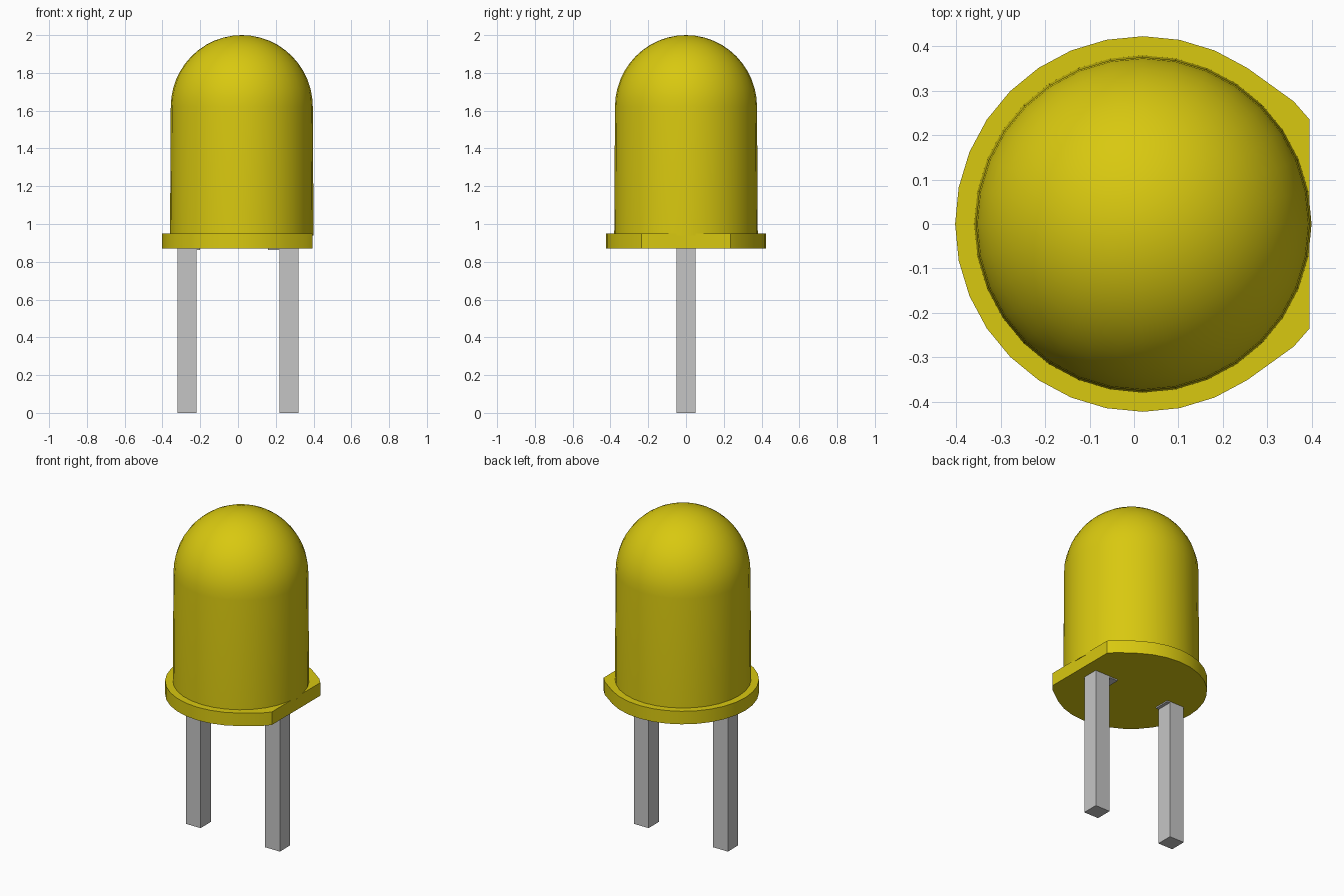
import bpy, bmesh, math

if "Cube" in bpy.data.objects:
    bpy.data.objects.remove(bpy.data.objects["Cube"], do_unlink=True)

CX = 0.02      # axis of the round lens
SIDES = 32


def material(name, rgb, rough):
    m = bpy.data.materials.new(name)
    m.use_nodes = True
    m.diffuse_color = (*rgb, 1)
    bsdf = m.node_tree.nodes["Principled BSDF"]
    bsdf.inputs["Base Color"].default_value = (*rgb, 1)
    bsdf.inputs["Roughness"].default_value = rough
    return m


yellow = material("yellow plastic", (0.69, 0.58, 0.005), 0.4)
grey = material("grey metal", (0.56, 0.56, 0.56), 0.4)


def make_object(name, bm, mat, smooth=False):
    bmesh.ops.recalc_face_normals(bm, faces=bm.faces)
    mesh = bpy.data.meshes.new(name)
    bm.to_mesh(mesh)
    bm.free()
    mesh.materials.append(mat)
    ob = bpy.data.objects.new(name, mesh)
    bpy.context.collection.objects.link(ob)
    if smooth:
        bpy.ops.object.select_all(action='DESELECT')
        ob.select_set(True)
        bpy.context.view_layer.objects.active = ob
        bpy.ops.object.shade_smooth_by_angle(angle=math.radians(30))
    return ob


def box(name, x0, x1, y0, y1, z0, z1, mat):
    bm = bmesh.new()
    bmesh.ops.create_cube(bm, size=1)
    for v in bm.verts:
        v.co = ((x0 + x1) / 2 + v.co.x * (x1 - x0),
                (y0 + y1) / 2 + v.co.y * (y1 - y0),
                (z0 + z1) / 2 + v.co.z * (z1 - z0))
    return make_object(name, bm, mat)


# Lens: slightly tapered cylinder with a hemispherical dome, as a spun profile
R_BASE, R_DOME, Z_DOME, RINGS = 0.38, 0.376, 1.62, 12
profile = [(0, 0.94), (R_BASE, 0.94)]
for i in range(RINGS + 1):
    a = math.pi / 2 * i / RINGS
    profile.append((R_DOME * math.cos(a), Z_DOME + (2 - Z_DOME) * math.sin(a)))
profile[-1] = (0, 2.0)

bm = bmesh.new()
pts = [bm.verts.new((CX + r, 0, z)) for r, z in profile]
edges = [bm.edges.new(pair) for pair in zip(pts, pts[1:])]
bmesh.ops.spin(bm, geom=pts + edges, cent=(CX, 0, 0), axis=(0, 0, 1),
               angle=2 * math.pi, steps=SIDES)
bmesh.ops.remove_doubles(bm, verts=bm.verts, dist=0.0005)
make_object("lens", bm, yellow, smooth=True)

# Flange: round plate with one side cut flat
R_FLANGE = 0.423
outline = [(0.395, -0.236), (0.395, 0.236), (0.36, 0.276)]
for i in range(5, SIDES - 4):
    a = 2 * math.pi * i / SIDES
    outline.append((CX + R_FLANGE * math.cos(a), R_FLANGE * math.sin(a)))
outline.append((0.36, -0.276))

bm = bmesh.new()
plate = bm.faces.new([bm.verts.new((x, y, 0.87)) for x, y in outline])
top = bmesh.ops.extrude_face_region(bm, geom=[plate], use_keep_orig=True)
for v in top["geom"]:
    if isinstance(v, bmesh.types.BMVert):
        v.co.z = 0.95
make_object("flange", bm, yellow, smooth=True)

# Legs, with the wider metal feet that just show under the flange
for name, side, inner in (("left", 1, 0.16), ("right", -1, 0.20)):
    x0, x1 = sorted((side * 0.22, side * 0.32))
    box(name + "_leg", x0, x1, -0.05, 0.05, 0, 0.9, grey)
    x0, x1 = sorted((side * inner, side * 0.319))
    box(name + "_leg_foot", x0, x1, -0.049, 0.049, 0.862, 0.9, grey)
